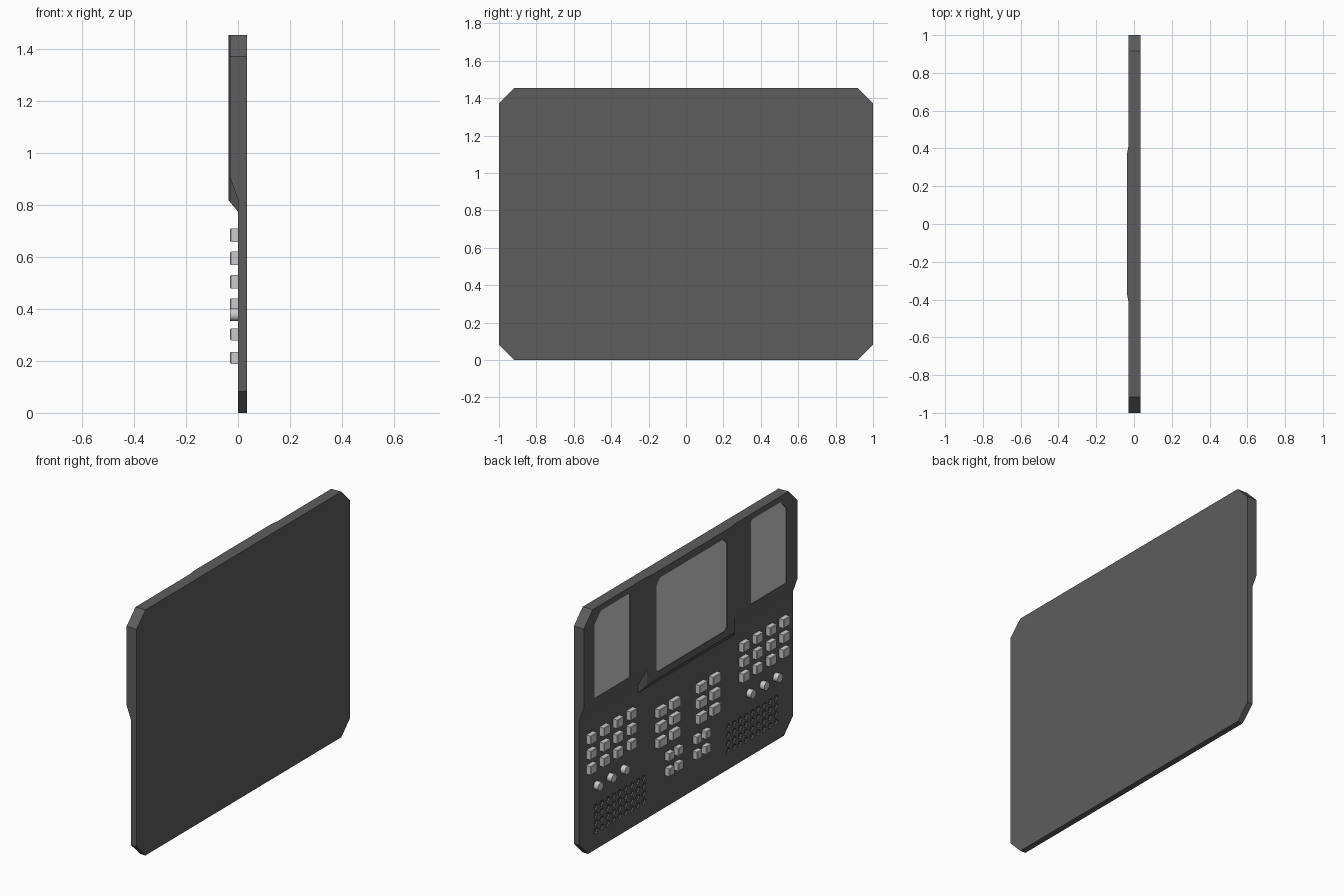
import bpy, bmesh, math
from mathutils import Matrix, Vector

if "Cube" in bpy.data.objects:
    bpy.data.objects.remove(bpy.data.objects["Cube"])

dark = bpy.data.materials.new("dark_casing")
dark.diffuse_color = (0.11, 0.11, 0.11, 1)
dark.use_nodes = True
dark.node_tree.nodes["Principled BSDF"].inputs["Base Color"].default_value = dark.diffuse_color


def finish(bm, name, mat=None):
    bmesh.ops.recalc_face_normals(bm, faces=bm.faces)
    me = bpy.data.meshes.new(name)
    bm.to_mesh(me)
    bm.free()
    ob = bpy.data.objects.new(name, me)
    bpy.context.collection.objects.link(ob)
    if mat:
        me.materials.append(mat)
    return ob


def loft(name, rings, mat=None):
    """Closed solid through (x, [(y, z), ...]) outlines."""
    bm = bmesh.new()
    loops = [[bm.verts.new((x, y, z)) for y, z in pts] for x, pts in rings]
    n = len(loops[0])
    for a, b in zip(loops, loops[1:]):
        for i in range(n):
            j = (i + 1) % n
            bm.faces.new((a[i], a[j], b[j], b[i]))
    bm.faces.new(loops[0])
    bm.faces.new(loops[-1])
    return finish(bm, name, mat)


def cut(ob, cutter):
    cutter.hide_render = True
    mod = ob.modifiers.new("cut", 'BOOLEAN')
    mod.operation, mod.solver, mod.object = 'DIFFERENCE', 'EXACT', cutter
    bpy.context.view_layer.objects.active = ob
    bpy.ops.object.modifier_apply(modifier=mod.name)
    bpy.data.objects.remove(cutter, do_unlink=True)


def mirror(half):
    """Mirror an open outline (y, z) into a closed symmetric one."""
    return half + [(-y, z) for y, z in reversed(half)]


def add_cylinder(bm, y, z, r, x0, x1, seg):
    m = Matrix.Translation((((x0 + x1) / 2), y, z)) @ Matrix.Rotation(math.pi / 2, 4, 'Y')
    bmesh.ops.create_cone(bm, cap_ends=True, segments=seg, radius1=r, radius2=r,
                          depth=abs(x1 - x0), matrix=m)


TOP = 1.455

# back slab with clipped corners
slab = mirror([(0.917, 0), (1, 0.083), (1, 1.372), (0.917, TOP)])
base = loft("base_panel", [(0.035, slab), (0, slab)], dark)

# speaker holes sunk into the lower face
bm = bmesh.new()
for s in (1, -1):
    for c in range(9):
        for r in range(4):
            add_cylinder(bm, s * (0.395 + c * 0.056), 0.11 + r * 0.047, 0.018, -0.02, 0.012, 8)
cut(base, finish(bm, "speaker_hole_cutter"))


# raised upper housing with sloping lower edge
def housing(z):
    return mirror([(1, z), (1, 1.372), (0.917, TOP)])


hood = loft("upper_housing", [(0, housing(0.82)), (-0.03, housing(0.905))], dark)


# thicker middle section around the main screen
def middle(w, z):
    return mirror([(w, z), (w, TOP)])


mid = loft("middle_housing", [(0, middle(0.45, 0.775)), (-0.03, middle(0.41, 0.811)),
                              (-0.037, middle(0.37, 0.82))], dark)

# recessed screens
side = [(0.565, 0.92), (0.89, 0.92), (0.9, 0.93), (0.9, 1.36), (0.84, 1.42),
        (0.575, 1.42), (0.565, 1.41)]
other = [(-y, z) for y, z in side]
main = mirror([(0.312, 0.86), (0.33, 0.878), (0.33, 1.375), (0.295, 1.41)])
for name, pts, body, front in (("left_screen", side, hood, -0.03),
                               ("right_screen", other, hood, -0.03),
                               ("main_screen", main, mid, -0.037)):
    floor = front + 0.006
    cut(body, loft("screen_cutter", [(floor, pts), (front - 0.02, pts)]))
    loft(name, [(floor, pts), (floor - 0.002, pts)])


# button blocks
def buttons(name, ys, zs, w, h):
    bm = bmesh.new()
    for y in ys:
        for z in zs:
            m = Matrix.Translation((-0.015, y, z)) @ Matrix.Diagonal((0.03, w, h, 1))
            bmesh.ops.create_cube(bm, size=1, matrix=m)
    edges = [e for e in bm.edges if all(v.co.x < -0.029 for v in e.verts)]
    bmesh.ops.bevel(bm, geom=edges, offset=0.003, segments=1, affect='EDGES')
    return finish(bm, name)


for s, tag in ((1, "left"), (-1, "right")):
    buttons(tag + "_keypad", [s * (0.528 + 0.125 * i) for i in range(4)],
            (0.505, 0.595, 0.685), 0.06, 0.052)
    buttons(tag + "_centre_keys", (s * 0.125, s * 0.252), (0.415, 0.505, 0.595), 0.075, 0.052)
    buttons(tag + "_small_keys", (s * 0.088, s * 0.172), (0.212, 0.302), 0.047, 0.046)
    # round knobs
    bm = bmesh.new()
    for i in range(3):
        add_cylinder(bm, s * (0.59 + 0.125 * i), 0.378, 0.025, 0, -0.03, 20)
    knobs = finish(bm, tag + "_knobs")
    bpy.ops.object.select_all(action='DESELECT')
    knobs.select_set(True)
    bpy.context.view_layer.objects.active = knobs
    bpy.ops.object.shade_smooth_by_angle(angle=math.radians(35))
